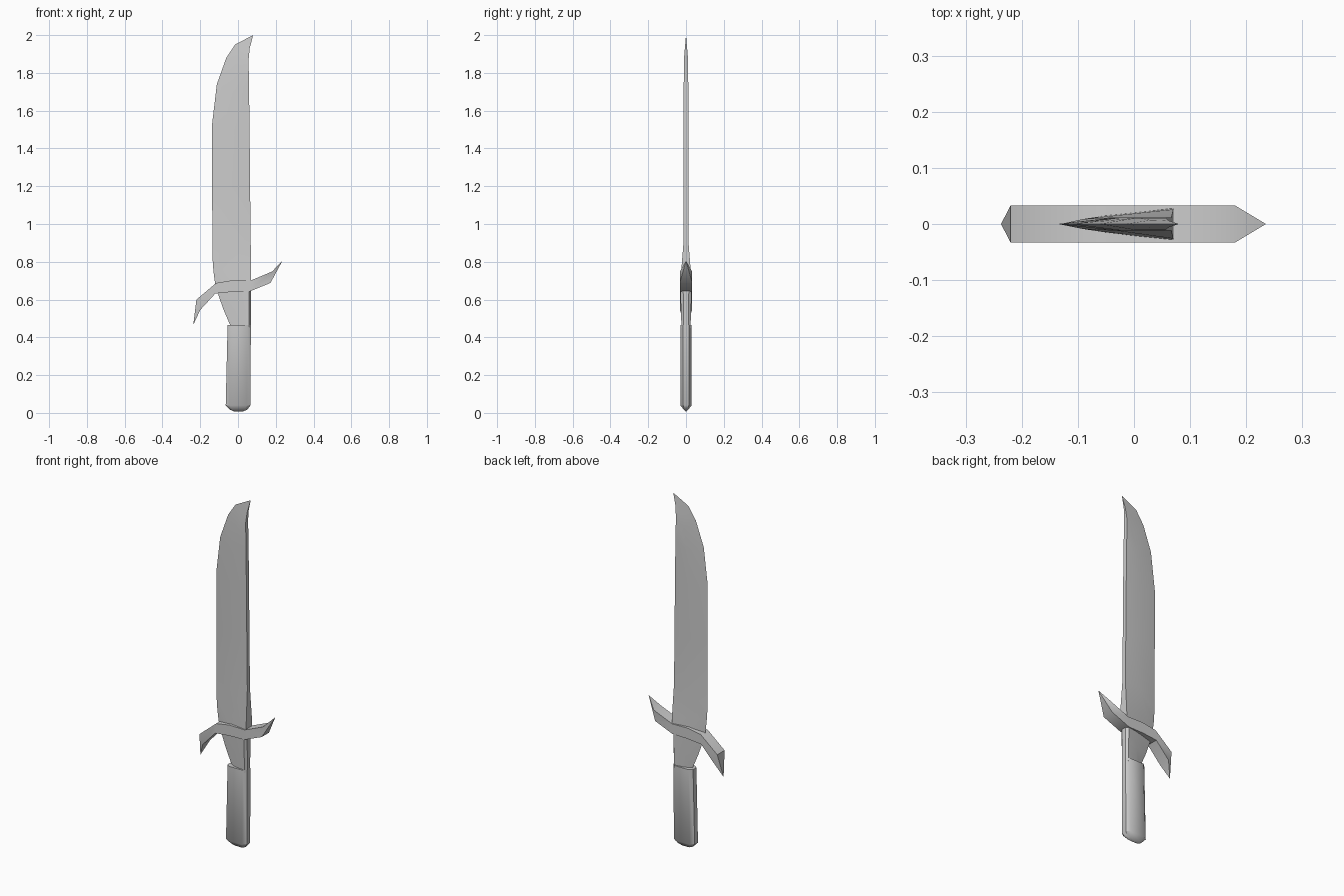
import bpy, bmesh, math

if "Cube" in bpy.data.objects:
    bpy.data.objects.remove(bpy.data.objects["Cube"])

steel = bpy.data.materials.new("steel_grey")
steel.diffuse_color = (0.6, 0.6, 0.6, 1)
steel.use_nodes = True
steel.node_tree.nodes["Principled BSDF"].inputs["Base Color"].default_value = steel.diffuse_color


def loft(name, rings, angle):
    """Skin a closed tube through rings of equal point count and cap both ends."""
    bm = bmesh.new()
    loops = [[bm.verts.new(p) for p in ring] for ring in rings]
    n = len(loops[0])
    for a, b in zip(loops, loops[1:]):
        for i in range(n):
            j = (i + 1) % n
            bm.faces.new((a[i], a[j], b[j], b[i]))
    bm.faces.new(loops[0])
    bm.faces.new(loops[-1])
    bmesh.ops.remove_doubles(bm, verts=bm.verts, dist=0.0004)
    bmesh.ops.recalc_face_normals(bm, faces=bm.faces)
    mesh = bpy.data.meshes.new(name)
    bm.to_mesh(mesh)
    bm.free()
    obj = bpy.data.objects.new(name, mesh)
    bpy.context.collection.objects.link(obj)
    mesh.materials.append(steel)
    bpy.ops.object.select_all(action='DESELECT')
    obj.select_set(True)
    bpy.context.view_layer.objects.active = obj
    bpy.ops.object.shade_smooth_by_angle(angle=math.radians(angle))
    return obj


def mirrored(edge, half, lift=0):
    """Ring from an edge point plus (x, y, z) points mirrored across y = 0."""
    return [edge] + half + [(x, -y, z) for x, y, z in reversed(half)]


# blade: cutting edge x/z, ridge x/z/half thickness, spine x/z/half thickness
blade_rows = [
    (-0.118, 0.66, -0.03, 0.66, 0.018, 0.070, 0.66, 0.030),
    (-0.130, 0.75, -0.09, 0.76, 0.009, 0.070, 0.74, 0.026),
    (-0.135, 0.82, -0.03, 0.90, 0.012, 0.067, 0.92, 0.012),
    (-0.137, 1.20, -0.03, 1.20, 0.012, 0.064, 1.20, 0.012),
    (-0.137, 1.53, -0.03, 1.50, 0.012, 0.061, 1.53, 0.012),
    (-0.112, 1.74, -0.02, 1.70, 0.012, 0.058, 1.74, 0.012),
    (-0.062, 1.88, 0.005, 1.82, 0.011, 0.056, 1.87, 0.011),
    (-0.015, 1.95, 0.030, 1.90, 0.007, 0.062, 1.93, 0.006),
    (0.080, 2.00, 0.080, 2.00, 0.0, 0.080, 2.00, 0.0),
]
loft("blade", [mirrored((ex, 0, ez), [(rx, rt, rz), (sx, st, sz)])
               for ex, ez, rx, rz, rt, sx, sz, st in blade_rows], 30)

# tapered collar joining grip and blade
collar_rows = [(-0.035, 0.45, 0.024), (-0.078, 0.55, 0.027), (-0.118, 0.665, 0.030)]
loft("blade_collar", [mirrored((x, 0, z), [(0.0, t * 0.72, z), (0.058, t, z), (0.068, t * 0.5, z)])
                      for x, z, t in collar_rows], 30)

# grip: chamfered bar with a rounded pommel end; left x, right x, z, half depth
grip_rows = [(-0.022, 0.028, 0.008, 0.003), (-0.045, 0.050, 0.018, 0.012),
             (-0.065, 0.066, 0.04, 0.030), (-0.055, 0.068, 0.465, 0.030)]
grip_rings = []
for left, right, z, d in grip_rows:
    c = (right - left) * 0.15
    half = [(left, d * 0.5, z), (left + c, d, z), (right - c, d, z), (right, d * 0.5, z)]
    grip_rings.append(half + [(x, -y, zz) for x, y, zz in reversed(half)])
loft("grip", grip_rings, 40)

# swept guard: top x/z, bottom x/z, half depth, pointed at both ends
guard_rows = [
    (-0.237, 0.465, -0.237, 0.465, 0.0),
    (-0.220, 0.600, -0.200, 0.545, 0.033),
    (-0.115, 0.688, -0.120, 0.632, 0.033),
    (-0.030, 0.702, -0.030, 0.641, 0.033),
    (0.065, 0.700, 0.062, 0.643, 0.033),
    (0.180, 0.748, 0.172, 0.688, 0.033),
    (0.235, 0.805, 0.235, 0.805, 0.0),
]
loft("guard", [[(tx, -d, tz), (tx, d, tz), (bx, d, bz), (bx, -d, bz)]
               for tx, tz, bx, bz, d in guard_rows], 40)
